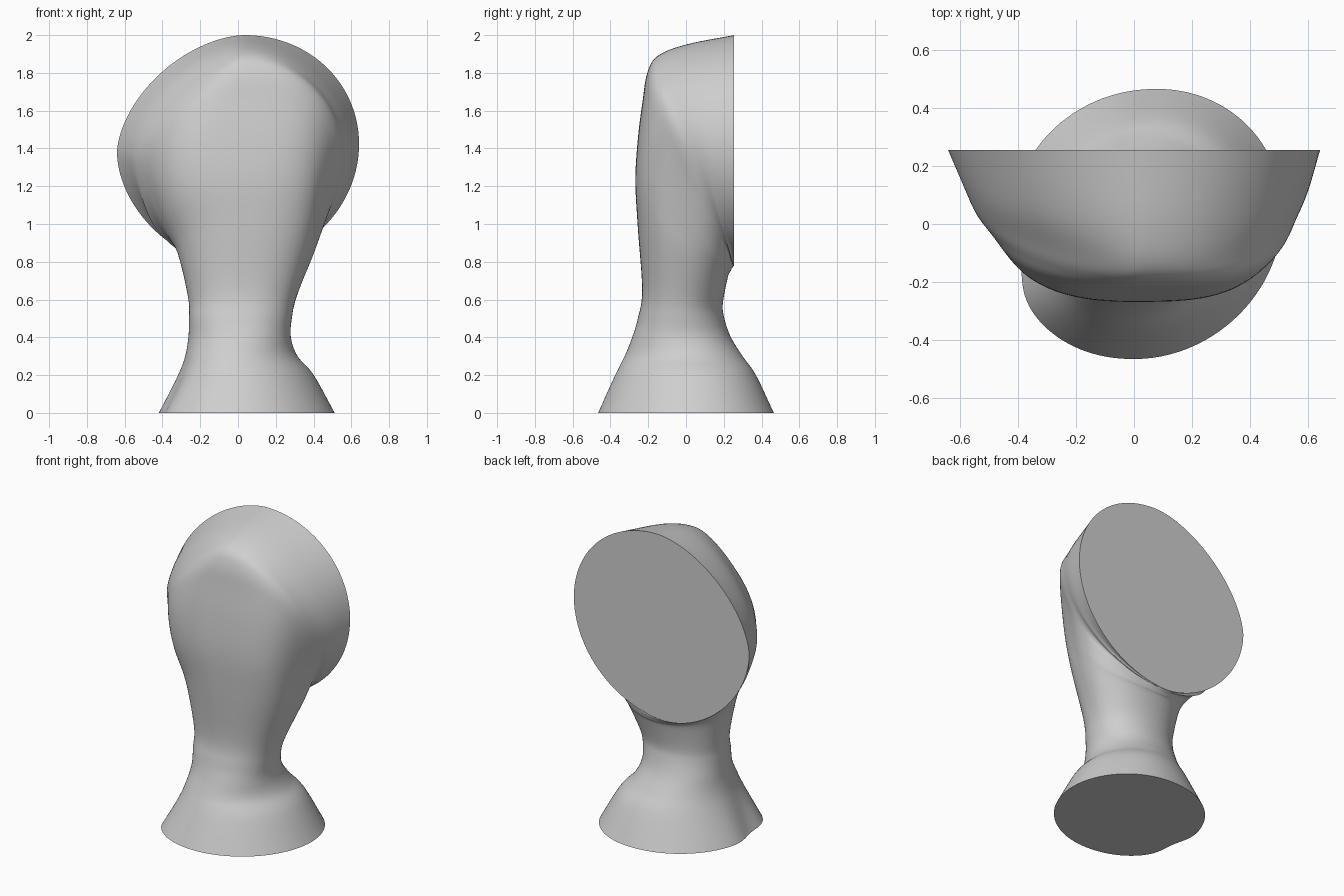
import bpy
import bmesh
import math

cube = bpy.data.objects.get("Cube")
if cube:
    bpy.data.objects.remove(cube, do_unlink=True)

SEGMENTS = 128
STEPS = 6
BACK_SQUARENESS = 2.1


def make_material(name, rgb):
    material = bpy.data.materials.new(name)
    material.use_nodes = True
    colour = (*rgb, 1)
    material.diffuse_color = colour
    shader = next(n for n in material.node_tree.nodes if n.type == "BSDF_PRINCIPLED")
    shader.inputs["Base Color"].default_value = colour
    return material


# Key sections, from the foot up the neck and over into the flat back disc:
# back y, back z, front y, front z, right x, left x, lean of front,
# right squareness, left squareness, taper towards the front
SECTIONS = [
    (.465, 0, -.465, 0, -.43, .51, -.04, 2.1, 2, 0),
    (.37, .2, -.375, .2, -.325, .4, -.03, 2.1, 2, 0),
    (.3, .3, -.325, .3, -.285, .315, -.02, 2.1, 2, 0),
    (.238, .4, -.285, .4, -.265, .28, 0, 2.1, 2.1, 0),
    (.203, .5, -.255, .5, -.26, .285, 0, 2.2, 2.2, 0),
    (.195, .58, -.232, .65, -.265, .31, 0, 2.2, 2.4, 0),
    (.222, .72, -.255, .98, -.32, .395, -.02, 2.1, 2.8, 0),
    (.236, .75, -.268, 1.23, -.385, .435, -.03, 2.4, 3.3, 0),
    (.243, .765, -.255, 1.45, -.44, .47, -.02, 2.8, 3.7, .1),
    (.248, .772, -.23, 1.65, -.485, .505, 0, 2.6, 3.5, .18),
    (.25, .776, -.205, 1.8, -.52, .535, .02, 2.1, 3, .32),
    (.252, .777, -.15, 1.89, -.55, .56, .03, 1.8, 2.3, .35),
    (.253, .778, 0, 1.95, -.585, .6, .03, 1.75, 2, .15),
    (.255, .78, .255, 2, -.64, .64, .035, 1.75, 2, 0),
]


def blend(a, b, c, d, t):
    """Smooth curve through b and c."""
    return b + t / 2 * (c - a + t * (2 * a - 5 * b + 4 * c - d
                                     + t * (3 * (b - c) + d - a)))


def smooth_sections(keys):
    """Fill in sections between the keys."""
    first = [2 * p - q for p, q in zip(keys[0], keys[1])]
    last = [2 * p - q for p, q in zip(keys[-1], keys[-2])]
    padded = [first, *keys, last]
    result = []
    for i in range(len(keys) - 1):
        window = padded[i:i + 4]
        for step in range(STEPS):
            result.append([blend(*column, step / STEPS) for column in zip(*window)])
    return result + [keys[-1]]


def power(value, squareness):
    return math.copysign(abs(value) ** (2 / squareness), value)


def foot_dent(y, z):
    """Shallow hollow in the right side of the foot."""
    return .035 * math.exp(-(z / .28) ** 2 - ((y + .12) / .12) ** 2)


def section_points(section):
    """Rounded outline on the tilted plane from the back point to the front point."""
    (back_y, back_z, front_y, front_z, right, left, lean,
     right_square, left_square, taper) = section
    for i in range(SEGMENTS):
        angle = math.tau * i / SEGMENTS
        on_left = math.cos(angle) > 0
        squareness = left_square if on_left else right_square
        if math.sin(angle) < 0:
            squareness = min(squareness, BACK_SQUARENESS)
        side = power(math.cos(angle), squareness)
        along = power(math.sin(angle), squareness)
        narrowing = taper / 2 if on_left else taper
        side *= 1 - narrowing * max(along, 0) ** 2
        mix = (along + 1) / 2
        y = back_y + (front_y - back_y) * mix
        z = back_z + (front_z - back_z) * mix
        x = (left + right) / 2 + side * (left - right) / 2 + along * lean
        if not on_left:
            x += foot_dent(y, z)
        yield (x, y, z)


# Skin the sections and close both ends with flat caps
bm = bmesh.new()
rings = [[bm.verts.new(p) for p in section_points(s)] for s in smooth_sections(SECTIONS)]
for lower, upper in zip(rings, rings[1:]):
    for i in range(SEGMENTS):
        j = (i + 1) % SEGMENTS
        bm.faces.new((lower[i], lower[j], upper[j], upper[i]))
caps = [bm.faces.new(rings[0]), bm.faces.new(rings[-1])]
bmesh.ops.recalc_face_normals(bm, faces=bm.faces)
cap_edges = {edge for cap in caps for edge in cap.edges}
bm.edges.index_update()
sharp_indices = [edge.index for edge in cap_edges]

mesh = bpy.data.meshes.new("curved_knob")
bm.to_mesh(mesh)
bm.free()
knob = bpy.data.objects.new("curved_knob", mesh)
bpy.context.collection.objects.link(knob)
mesh.materials.append(make_material("light_grey", (.62, .62, .62)))

# Smooth body with crisp rims around the caps
bpy.ops.object.select_all(action="DESELECT")
knob.select_set(True)
bpy.context.view_layer.objects.active = knob
bpy.ops.object.shade_smooth_by_angle(angle=math.radians(50))
for index in sharp_indices:
    mesh.edges[index].use_edge_sharp = True
